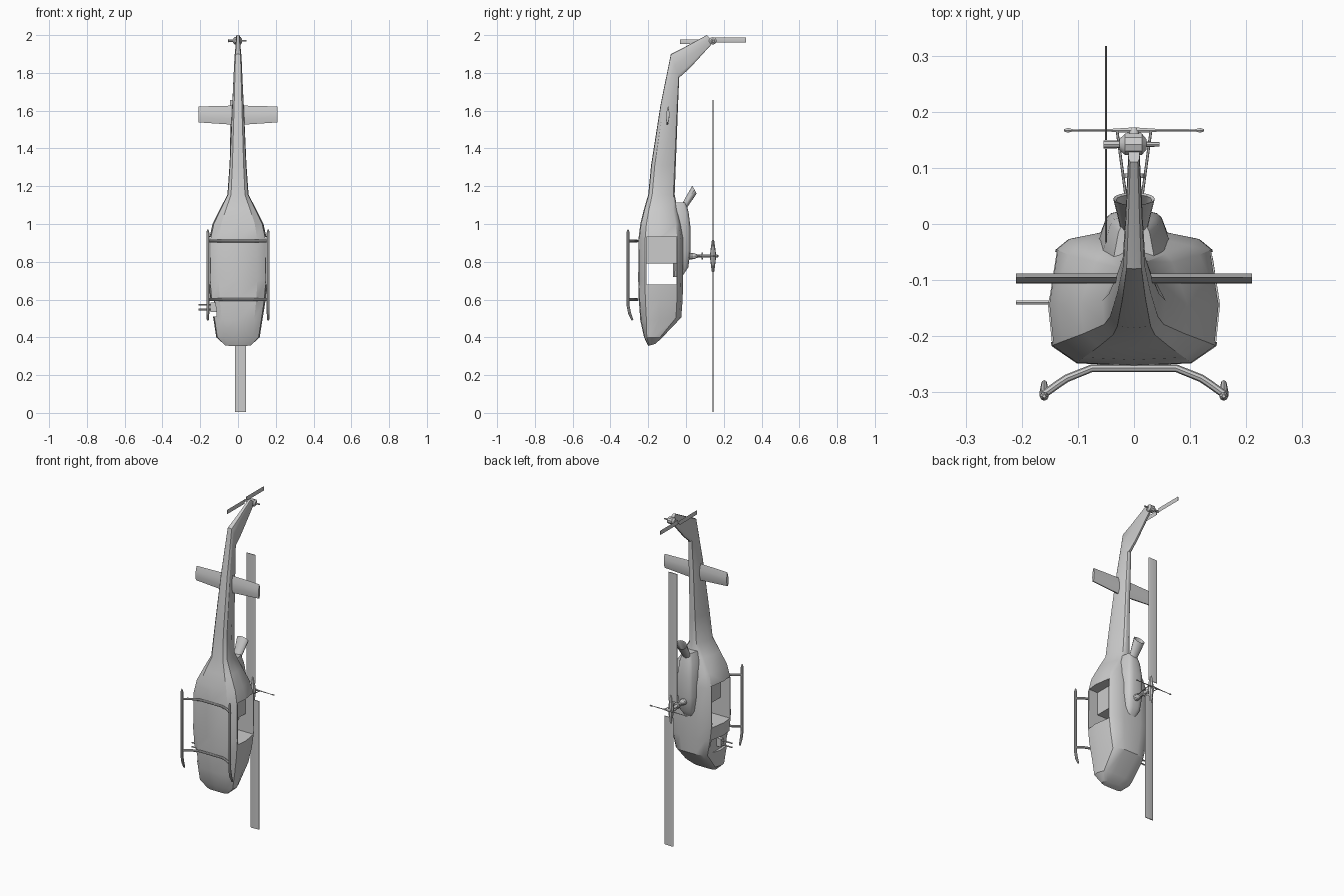
import bpy, bmesh, math
from mathutils import Vector

if "Cube" in bpy.data.objects:
    bpy.data.objects.remove(bpy.data.objects["Cube"])

grey = bpy.data.materials.new("light_grey")
grey.diffuse_color = (0.6, 0.6, 0.6, 1)
grey.use_nodes = True
grey.node_tree.nodes["Principled BSDF"].inputs["Base Color"].default_value = grey.diffuse_color


def finish(obj, angle=32):
    obj.data.materials.clear()
    obj.data.materials.append(grey)
    bpy.ops.object.select_all(action='DESELECT')
    obj.select_set(True)
    bpy.context.view_layer.objects.active = obj
    bpy.ops.object.shade_smooth_by_angle(angle=math.radians(angle))
    return obj


def loft(name, rings, caps=True):
    """Skin a list of equal-sized closed rings."""
    bm = bmesh.new()
    vs = [[bm.verts.new(p) for p in r] for r in rings]
    n = len(vs[0])
    for a, b in zip(vs, vs[1:]):
        for i in range(n):
            j = (i + 1) % n
            bm.faces.new((a[i], a[j], b[j], b[i]))
    if caps:
        bm.faces.new(vs[0])
        bm.faces.new(vs[-1])
    bmesh.ops.recalc_face_normals(bm, faces=bm.faces)
    me = bpy.data.meshes.new(name)
    bm.to_mesh(me)
    bm.free()
    obj = bpy.data.objects.new(name, me)
    bpy.context.collection.objects.link(obj)
    return obj


def box(name, lo, hi):
    (x0, y0, z0), (x1, y1, z1) = lo, hi
    return loft(name, [[(x0, y0, z), (x1, y0, z), (x1, y1, z), (x0, y1, z)] for z in (z0, z1)])


def rod(name, stops, sides=8):
    """Straight or bent round bar; stops are (point, radius)."""
    rings = []
    pts = [Vector(p) for p, r in stops]
    for i, (p, r) in enumerate(stops):
        d = (pts[min(i + 1, len(pts) - 1)] - pts[max(i - 1, 0)]).normalized()
        ref = Vector((0, 1, 0)) if abs(d.y) < 0.8 else Vector((0, 0, 1))
        u = d.cross(ref).normalized()
        v = d.cross(u)
        rings.append([pts[i] + r * (math.cos(a) * u + math.sin(a) * v)
                      for a in (2 * math.pi * k / sides for k in range(sides))])
    return finish(loft(name, rings))


def section(zb, zt, w, yb, yt, t):
    """Body ring: bottom at (yb, zb), top at (yt, zt), half width w, roof ratio t."""
    half = [(0, 0), (.66, .02), (.95, .15), (1, .46), (t * .96, .87), (t * .8, .95), (t * .4, 1)]
    full = half + [(0, 1)] + [(-x, f) for x, f in half[:0:-1]]
    return [(x * w, yb + f * (yt - yb), zb + f * (zt - zb)) for x, f in full]


# fuselage, tail boom and swept fin in one skin
hull = [
    (.355, .365, .07, -.20, -.162, .9), (.40, .40, .115, -.222, -.125, .9),
    (.49, .505, .13, -.242, -.025, .85), (.60, .60, .147, -.25, -.018, .9),
    (.70, .70, .155, -.253, -.015, .94), (.92, .92, .153, -.252, -.015, .94),
    (1.0, 1.0, .135, -.242, -.027, .9), (1.08, 1.08, .095, -.222, -.045, .75),
    (1.155, 1.155, .056, -.20, -.06, .5), (1.31, 1.31, .045, -.185, -.054, .5),
    (1.63, 1.61, .031, -.135, -.043, .6), (1.90, 1.775, .02, -.08, -.036, .75),
    (1.935, 1.825, .016, -.01, .02, .8), (2.0, 1.965, .010, .11, .148, .9),
]
body = loft("fuselage", [section(*s) for s in hull])

# cabin doorway through the body, and the gunner's notch on the left
cuts = [box("cabin_cutter", (-.3, -.21, .68), (.3, -.05, .93)),
        box("notch_cutter", (-.3, -.225, .51), (-.115, -.06, .60))]
for c in cuts:
    c.hide_render = True
    m = body.modifiers.new("cut", 'BOOLEAN')
    m.operation, m.object, m.solver = 'DIFFERENCE', c, 'EXACT'
    bpy.context.view_layer.objects.active = body
    bpy.ops.object.modifier_apply(modifier=m.name)
    bpy.data.objects.remove(c)
finish(body)
finish(box("cabin_bulkhead", (-.085, -.215, .79), (.085, -.045, .935)))

# engine cowling
cowl = [(.72, .72, .028, -.07, -.022, .8), (.77, .77, .052, -.07, .012, .8),
        (.86, .86, .064, -.07, .024, .8), (.98, .98, .064, -.08, .024, .8),
        (1.06, 1.06, .055, -.10, .014, .8), (1.115, 1.115, .036, -.11, .0, .8)]
finish(loft("engine_cowling", [section(*s) for s in cowl]), 40)


# hollow exhaust, flaring up and back
def oval(y, z, rx, ry):
    return [(rx * math.cos(a), y + ry * .47 * math.sin(a), z - ry * .88 * math.sin(a))
            for a in (2 * math.pi * k / 16 for k in range(16))]


finish(loft("exhaust", [oval(-.03, 1.06, .02, .017), oval(.0, 1.11, .026, .02),
                        oval(.045, 1.182, .037, .024), oval(.043, 1.178, .032, .02),
                        oval(.005, 1.12, .022, .016)]))

# landing skids and cross tubes
for s, side in ((-1, "left"), (1, "right")):
    rod("skid_" + side, [((s * .16, -.283, .49), .005), ((s * .16, -.298, .525), .008),
                         ((s * .16, -.307, .57), .008), ((s * .16, -.307, .955), .008),
                         ((s * .16, -.307, .972), .003)])
for z, end in ((.60, "front"), (.91, "rear")):
    half = [(.16, -.303), (.135, -.285), (.12, -.275), (.075, -.257)]
    path = [(-x, y) for x, y in half] + half[::-1]
    rod("cross_tube_" + end, [((x, y, z), .007) for x, y in path])

# horizontal stabilizers
for s, side in ((-1, "left"), (1, "right")):
    rings = []
    for x, z0, z1 in ((.015, 1.525, 1.627), (.21, 1.538, 1.622)):
        prof = [(-.102, 0), (-.106, .3), (-.104, .65), (-.095, 1), (-.088, .65), (-.089, .25), (-.095, 0)]
        rings.append([(s * x, y, z0 + f * (z1 - z0)) for y, f in prof])
    finish(loft("stabilizer_" + side, rings))

# main rotor: mast, hub, blades, balance bar and links
ZR, YR = .83, .143
rod("rotor_mast", [((0, .0, ZR), .022), ((0, .045, ZR), .016), ((0, .06, ZR), .009),
                   ((0, .165, ZR), .009), ((0, .172, ZR), .005)], 10)
rod("rotor_hub", [((0, YR, ZR - .085), .006), ((0, YR, ZR - .05), .011), ((0, YR, ZR), .017),
                  ((0, YR, ZR + .05), .011), ((0, YR, ZR + .085), .006)])
for s, end in ((-1, "lower"), (1, "upper")):
    rings = []
    for r in (.05, .826):
        prof = [(.016, 0), (.006, .003), (-.042, .0008), (-.042, -.0008), (.006, -.003)]
        rings.append([(s * x, YR + y, ZR + s * r) for x, y in prof])
    finish(loft("main_blade_" + end, rings))
rod("balance_bar", [((-.125, .167, ZR), .002), ((-.118, .167, ZR), .005), ((-.108, .167, ZR), .002),
                    ((-.04, .167, ZR), .003), ((0, .167, ZR), .006), ((.04, .167, ZR), .003),
                    ((.108, .167, ZR), .002), ((.118, .167, ZR), .005), ((.125, .167, ZR), .002)], 6)
for s, side in ((-1, "left"), (1, "right")):
    rod("control_link_" + side, [((s * .012, .03, ZR), .0025), ((s * .03, .165, ZR), .0025)], 6)
rod("swashplate", [((0, .082, ZR), .02), ((0, .09, ZR), .02)], 10)

# tail rotor
YT, ZT = .142, 1.97
rod("tail_gearbox", [((-.026, YT, ZT), .01), ((-.016, YT, ZT), .02),
                     ((.014, YT, ZT), .02), ((.022, YT, ZT), .01)], 10)
rod("tail_shaft", [((-.054, YT, ZT), .007), ((-.03, YT, ZT), .007), ((.045, YT, ZT), .004)])
for s, end in ((-1, "lower"), (1, "upper")):
    rings = []
    for r in (.008, .175):
        prof = [(0, -.008), (.002, 0), (0, .018), (-.002, 0)]
        rings.append([(-.05 + x, YT + s * r, ZT + s * z) for x, z in prof])
    finish(loft("tail_blade_" + end, rings))

# door gun on the left
for i, z in enumerate((.547, .572)):
    rod("gun_barrel_%d" % (i + 1), [((-.21, -.14, z), .0045), ((-.10, -.14, z), .0045)], 6)
finish(box("gun_receiver", (-.145, -.152, .535), (-.11, -.128, .584)))
